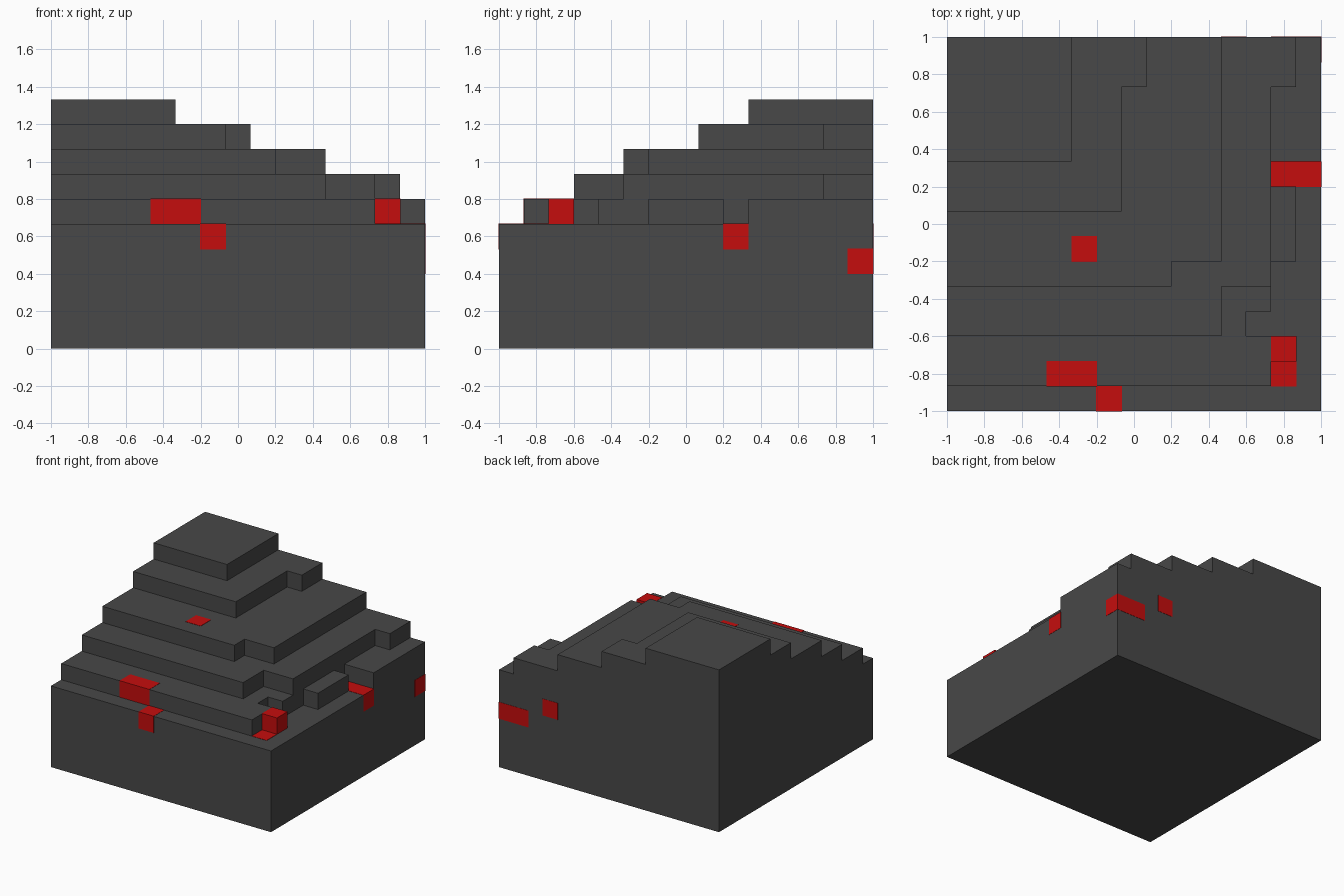
import bpy
import bmesh

cube = bpy.data.objects.get("Cube")
if cube:
    bpy.data.objects.remove(cube, do_unlink=True)

N = 15            # cells along each side
CELL = 2 / N


def material(name, rgb):
    mat = bpy.data.materials.new(name)
    mat.use_nodes = True
    mat.diffuse_color = (*rgb, 1)
    bsdf = mat.node_tree.nodes["Principled BSDF"]
    bsdf.inputs["Base Color"].default_value = (*rgb, 1)
    bsdf.inputs["Roughness"].default_value = 0.9
    return mat


stone = material("dark stone", (0.065, 0.065, 0.065))
ember = material("red ember", (0.56, 0.004, 0.004))


def finish(bm, name, mat):
    bmesh.ops.recalc_face_normals(bm, faces=bm.faces)
    mesh = bpy.data.meshes.new(name)
    bm.to_mesh(mesh)
    bm.free()
    mesh.materials.append(mat)
    obj = bpy.data.objects.new(name, mesh)
    bpy.context.collection.objects.link(obj)


def tier(name, z0, z1, steps):
    """Slab against the back and the -x side; steps are (first row, width) in cells."""
    outline = [(0, N), (0, steps[0][0])]
    ends = [row for row, _ in steps[1:]] + [N]
    for (row, width), end in zip(steps, ends):
        outline += [(width, row), (width, end)]
    bm = bmesh.new()
    verts = [bm.verts.new((x * CELL - 1, y * CELL - 1, z0 * CELL)) for x, y in outline]
    base = bm.faces.new(verts)
    top = bmesh.ops.extrude_face_region(bm, geom=[base], use_keep_orig=True)["geom"]
    bmesh.ops.translate(bm, vec=(0, 0, (z1 - z0) * CELL),
                        verts=[v for v in top if isinstance(v, bmesh.types.BMVert)])
    finish(bm, name, stone)


def ember_block(name, x, y, z, length=1):
    """Red block in cell (x, y, z), a hair larger than the stone around it."""
    gap = 0.002
    size = (length * CELL + 2 * gap, CELL + 2 * gap, CELL + 2 * gap)
    centre = ((x + length / 2) * CELL - 1, (y + 0.5) * CELL - 1, (z + 0.5) * CELL)
    bm = bmesh.new()
    bmesh.ops.create_cube(bm, size=1)
    bmesh.ops.scale(bm, vec=size, verts=bm.verts)
    bmesh.ops.translate(bm, vec=centre, verts=bm.verts)
    finish(bm, name, ember)


# Stepped hill, bottom to top
tier("base", 0, 5, [(0, 15)])
tier("first_tier", 5, 6, [(1, 13), (3, 12), (4, 13), (6, 14), (9, 13), (10, 15)])
tier("second_tier", 6, 7, [(3, 11), (5, 13), (13, 14)])
tier("third_tier", 7, 8, [(5, 9), (6, 11)])
tier("fourth_tier", 8, 9, [(8, 7), (13, 8)])
tier("summit", 9, 10, [(10, 5)])

# Embers set into the stone
ember_block("front_ledge_ember", 4, 1, 5, length=2)
ember_block("front_wall_ember", 6, 0, 4)
ember_block("corner_ember", 13, 2, 5)
ember_block("corner_floor_ember", 13, 1, 4)
ember_block("notch_ember", 13, 9, 4, length=2)
ember_block("terrace_ember", 5, 6, 7)
ember_block("back_corner_ember", 13, 14, 3, length=2)
ember_block("back_wall_ember", 11, 14, 4)
